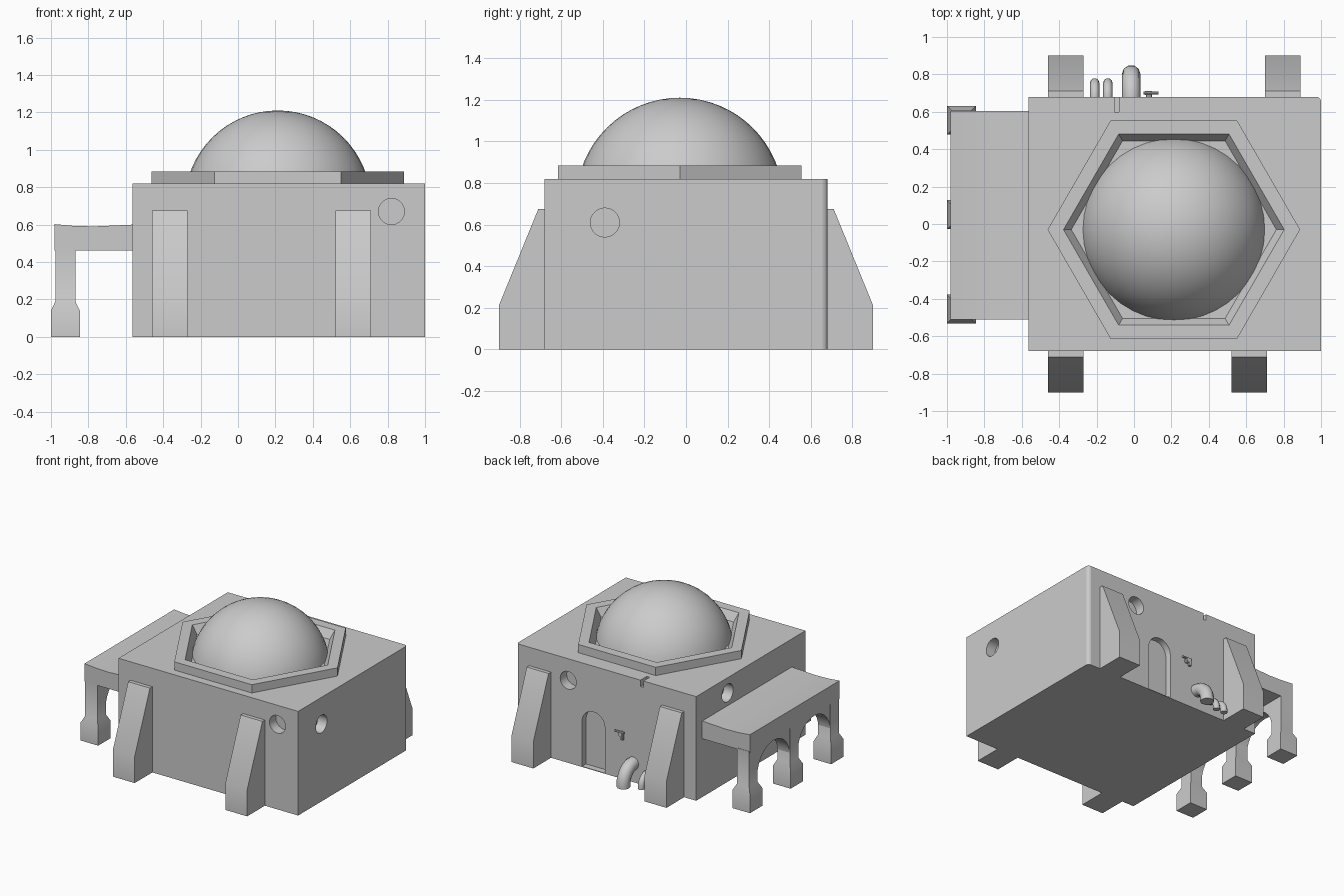
import bpy, bmesh, math
from mathutils import Vector

if "Cube" in bpy.data.objects:
    bpy.data.objects.remove(bpy.data.objects["Cube"], do_unlink=True)

plaster = bpy.data.materials.new("grey plaster")
plaster.use_nodes = True
GREY = (0.6, 0.6, 0.6, 1)
plaster.diffuse_color = GREY
plaster.node_tree.nodes["Principled BSDF"].inputs["Base Color"].default_value = GREY


def finish(name, bm, smooth=True):
    bmesh.ops.recalc_face_normals(bm, faces=bm.faces)
    mesh = bpy.data.meshes.new(name)
    bm.to_mesh(mesh)
    bm.free()
    ob = bpy.data.objects.new(name, mesh)
    bpy.context.collection.objects.link(ob)
    mesh.materials.append(plaster)
    bpy.ops.object.select_all(action='DESELECT')
    ob.select_set(True)
    bpy.context.view_layer.objects.active = ob
    if smooth:
        bpy.ops.object.shade_smooth_by_angle(angle=math.radians(35))
    return ob


def prism(name, points, axis, lo, hi):
    """Extrude a 2D profile along x (points are y, z) or y (points are x, z)."""
    bm = bmesh.new()
    place = (lambda a, b: (lo, a, b)) if axis == 'x' else (lambda a, b: (a, lo, b))
    face = bm.faces.new([bm.verts.new(place(a, b)) for a, b in points])
    moved = bmesh.ops.extrude_face_region(bm, geom=[face])['geom']
    shift = Vector((hi - lo, 0, 0)) if axis == 'x' else Vector((0, hi - lo, 0))
    bmesh.ops.translate(bm, vec=shift, verts=[g for g in moved if isinstance(g, bmesh.types.BMVert)])
    return finish(name, bm)


def box(name, x, y, z):
    return prism(name, [(x[0], z[0]), (x[1], z[0]), (x[1], z[1]), (x[0], z[1])], 'y', *y)


def lathe(name, profile, sides, x, y, closed=False):
    bm = bmesh.new()
    rings = []
    for r, z in profile:
        if r == 0:
            rings.append([bm.verts.new((x, y, z))] * sides)
        else:
            angles = [math.tau * i / sides for i in range(sides)]
            rings.append([bm.verts.new((x + r * math.cos(a), y + r * math.sin(a), z)) for a in angles])
    pairs = list(zip(rings, rings[1:])) + ([(rings[-1], rings[0])] if closed else [])
    for a, b in pairs:
        for i in range(sides):
            j = (i + 1) % sides
            bm.faces.new(list(dict.fromkeys((a[i], a[j], b[j], b[i]))))
    return finish(name, bm)


def rod(name, centre, radius, depth, direction, sides=20):
    bm = bmesh.new()
    bmesh.ops.create_cone(bm, cap_ends=True, segments=sides, radius1=radius, radius2=radius, depth=depth)
    turn = Vector((0, 0, 1)).rotation_difference(Vector(direction)).to_matrix()
    bmesh.ops.rotate(bm, verts=bm.verts, cent=(0, 0, 0), matrix=turn)
    bmesh.ops.translate(bm, vec=centre, verts=bm.verts)
    return finish(name, bm)


def elbow(name, x, reach, height, radius):
    """Pipe leaving the back wall and bending down to the ground."""
    bend = min(reach - 0.68, height) - radius
    path = [(0.66, height - radius)]
    for i in range(9):
        a = math.pi / 2 * (1 - i / 8)
        path.append((reach - radius - bend + bend * math.cos(a), height - radius - bend + bend * math.sin(a)))
    path.append((reach - radius, 0.01))
    curve = bpy.data.curves.new(name, 'CURVE')
    curve.dimensions = '3D'
    curve.bevel_depth = radius
    curve.bevel_resolution = 3
    curve.use_fill_caps = True
    spline = curve.splines.new('POLY')
    spline.points.add(len(path) - 1)
    for p, (y, z) in zip(spline.points, path):
        p.co = (x, y, z, 1)
    curve.materials.append(plaster)
    bpy.context.collection.objects.link(bpy.data.objects.new(name, curve))


# Main block with one rounded back corner
body = box("main_block", (-0.565, 1), (-0.68, 0.68), (0, 0.82))
bm = bmesh.new()
bm.from_mesh(body.data)
corner = [e for e in bm.edges if all(v.co.x > 0.9 and v.co.y > 0.6 for v in e.verts)]
bmesh.ops.bevel(bm, geom=corner, offset=0.025, segments=3, affect='EDGES', profile=0.5)
bm.to_mesh(body.data)
bm.free()

# Round wall openings, arched doorway and roof notch
DOOR_X, DOOR_R, SPRING = 0.33, 0.1, 0.36
arch = [(DOOR_X + DOOR_R * math.cos(math.pi * i / 12), SPRING + DOOR_R * math.sin(math.pi * i / 12))
        for i in range(13)]
cutters = [
    rod("front_opening_cutter", (0.82, -0.68, 0.67), 0.07, 0.16, (0, 1, 0)),
    rod("side_opening_cutter", (1, -0.39, 0.61), 0.07, 0.16, (1, 0, 0)),
    rod("back_opening_cutter", (0.55, 0.68, 0.65), 0.07, 0.16, (0, 1, 0)),
    rod("porch_opening_cutter", (-0.565, 0.29, 0.7), 0.07, 0.16, (1, 0, 0)),
    prism("doorway_cutter", [(DOOR_X - DOOR_R, 0.005), (DOOR_X + DOOR_R, 0.005)] + arch, 'y', 0.63, 0.75),
    box("notch_cutter", (-0.105, -0.08), (0.6, 0.75), (0.77, 0.9)),
]
bpy.context.view_layer.objects.active = body
for cutter in cutters:
    mod = body.modifiers.new("cut", 'BOOLEAN')
    mod.operation = 'DIFFERENCE'
    mod.solver = 'EXACT'
    mod.object = cutter
    bpy.ops.object.modifier_apply(modifier=mod.name)
    bpy.data.objects.remove(cutter, do_unlink=True)
bpy.ops.object.select_all(action='DESELECT')
body.select_set(True)
bpy.ops.object.shade_smooth_by_angle(angle=math.radians(35))

# Hexagonal kerb and dome on the roof
lathe("hexagonal_kerb", [(0.675, 0.815), (0.675, 0.885), (0.59, 0.885), (0.545, 0.815)], 6, 0.213, -0.03, True)
R, CZ = 0.498, 0.712
cap = math.acos((0.815 - CZ) / R)
lathe("dome", [(R * math.sin(cap * i / 14), CZ + R * math.cos(cap * i / 14)) for i in range(15)],
      40, 0.213, -0.03)

# Sloped buttresses on front and back
for name, x, side in (("front_right_buttress", -0.365, -1), ("front_left_buttress", 0.615, -1),
                      ("back_right_buttress", -0.365, 1), ("back_left_buttress", 0.795, 1)):
    profile = [(0.66, 0), (0.9, 0), (0.9, 0.21), (0.71, 0.675), (0.66, 0.675)]
    prism(name, [(side * y, z) for y, z in profile], 'x', x - 0.095, x + 0.095)

# Side porch roof with a slight sag
prism("porch_roof", [(-0.98, 0.46), (-0.55, 0.46), (-0.55, 0.6), (-0.77, 0.59), (-0.88, 0.593), (-0.98, 0.602)],
      'y', -0.51, 0.605)

# Porch posts with flared feet
POSTS = (-0.455, 0.05, 0.555)
for label, y in zip(("front", "middle", "back"), POSTS):
    post = lathe("porch_post_" + label, [(0, 0), (0.109, 0), (0.109, 0.14), (0.075, 0.19), (0.075, 0.47), (0, 0.47)],
                 4, 0, 0)
    post.rotation_euler.z = math.pi / 4
    post.location = (-0.923, y, 0)

# Arches between the posts
for label, a, b in (("front", *POSTS[:2]), ("back", *POSTS[1:])):
    mid, r = (a + b) / 2, (b - a) / 2 - 0.05
    curve = [(mid + r * math.cos(math.pi * i / 14), 0.24 + r * math.sin(math.pi * i / 14)) for i in range(15)]
    prism("porch_arch_" + label, [(a, 0.24)] + curve[::-1] + [(b, 0.24), (b, 0.47), (a, 0.47)],
          'x', -0.975, -0.87)

# Back wall pipes
elbow("large_pipe", -0.015, 0.85, 0.2, 0.05)
for label, x in (("inner", -0.14), ("outer", -0.21)):
    elbow("small_pipe_" + label, x, 0.78, 0.13, 0.025)

# Small tap beside the door
rod("tap_stem", (0.08, 0.69, 0.36), 0.018, 0.04, (0, 1, 0), 10)
rod("tap_handle", (0.09, 0.7, 0.375), 0.008, 0.08, (1, 0, 0), 8)
rod("tap_spout", (0.065, 0.7, 0.345), 0.012, 0.05, (0, 0, 1), 8)
